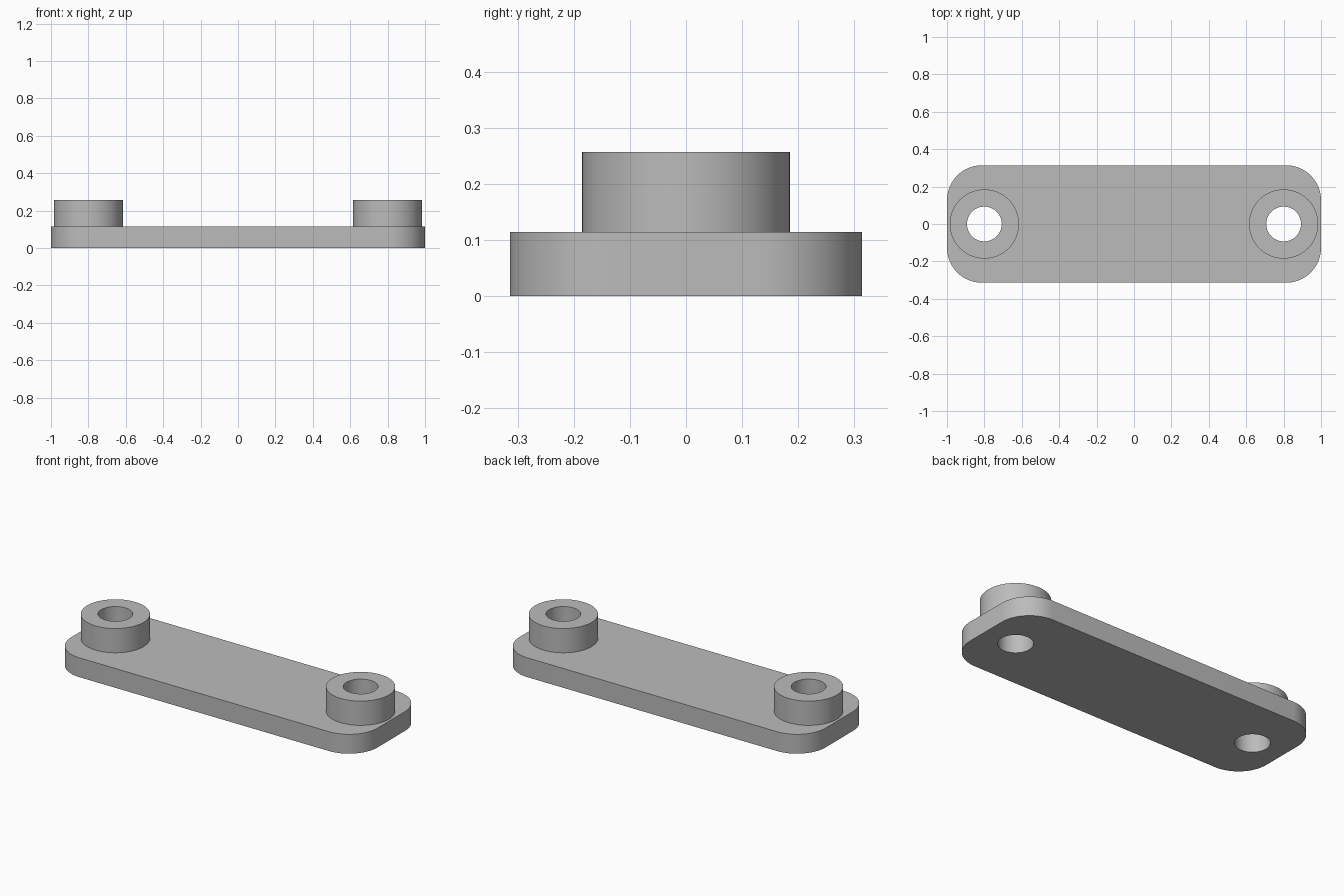
import bpy, bmesh, math
from mathutils import Vector

if "Cube" in bpy.data.objects:
    bpy.data.objects.remove(bpy.data.objects["Cube"], do_unlink=True)

LENGTH, WIDTH, CORNER = 2.0, 0.628, 0.187
PLATE_TOP, BOSS_TOP = 0.114, 0.257
BOSS_X, BOSS_R, HOLE_R = 0.8, 0.185, 0.093
SEGMENTS = 64

# Single plain grey material
grey = bpy.data.materials.new("plain grey")
grey.use_nodes = True
colour = (0.5, 0.5, 0.5, 1)
grey.diffuse_color = colour
grey.node_tree.nodes["Principled BSDF"].inputs["Base Color"].default_value = colour


def make_object(name, bm):
    bmesh.ops.recalc_face_normals(bm, faces=bm.faces)
    mesh = bpy.data.meshes.new(name)
    bm.to_mesh(mesh)
    bm.free()
    mesh.materials.append(grey)
    obj = bpy.data.objects.new(name, mesh)
    bpy.context.collection.objects.link(obj)
    return obj


def smooth(obj):
    bpy.ops.object.select_all(action="DESELECT")
    obj.select_set(True)
    bpy.context.view_layer.objects.active = obj
    bpy.ops.object.shade_smooth_by_angle(angle=math.radians(30))


def circle(bm, radius, x, z):
    angles = [2 * math.pi * i / SEGMENTS for i in range(SEGMENTS)]
    return [bm.verts.new((x + radius * math.cos(a), radius * math.sin(a), z)) for a in angles]


def bridge(bm, a, b):
    for i in range(SEGMENTS):
        j = (i + 1) % SEGMENTS
        bm.faces.new((a[i], a[j], b[j], b[i]))


# Base plate with rounded corners
bm = bmesh.new()
bmesh.ops.create_cube(bm, size=1)
bmesh.ops.scale(bm, vec=(LENGTH, WIDTH, PLATE_TOP), verts=bm.verts)
bmesh.ops.translate(bm, vec=(0, 0, PLATE_TOP / 2), verts=bm.verts)
uprights = [e for e in bm.edges if abs(e.verts[0].co.z - e.verts[1].co.z) > PLATE_TOP / 2]
bmesh.ops.bevel(bm, geom=uprights, offset=CORNER, segments=16, profile=0.5, affect="EDGES")
plate = make_object("base_plate", bm)

for side, x in (("right", -BOSS_X), ("left", BOSS_X)):
    # Hole drilled through the plate
    bm = bmesh.new()
    low = circle(bm, HOLE_R, x, -PLATE_TOP)
    high = circle(bm, HOLE_R, x, BOSS_TOP)
    bridge(bm, low, high)
    bm.faces.new(low)
    bm.faces.new(high)
    cutter = make_object(side + "_hole_cutter", bm)
    cutter.hide_render = True
    cut = plate.modifiers.new(side + "_hole", "BOOLEAN")
    cut.operation, cut.solver, cut.object = "DIFFERENCE", "EXACT", cutter
    bpy.context.view_layer.objects.active = plate
    bpy.ops.object.modifier_apply(modifier=cut.name)
    bpy.data.objects.remove(cutter, do_unlink=True)

    # Hollow boss standing on the plate, open where it meets it
    bm = bmesh.new()
    rings = [circle(bm, r, x, z) for r, z in (
        (BOSS_R, PLATE_TOP), (BOSS_R, BOSS_TOP), (HOLE_R, BOSS_TOP), (HOLE_R, PLATE_TOP))]
    for a, b in zip(rings, rings[1:]):
        bridge(bm, a, b)
    smooth(make_object(side + "_boss", bm))

smooth(plate)
